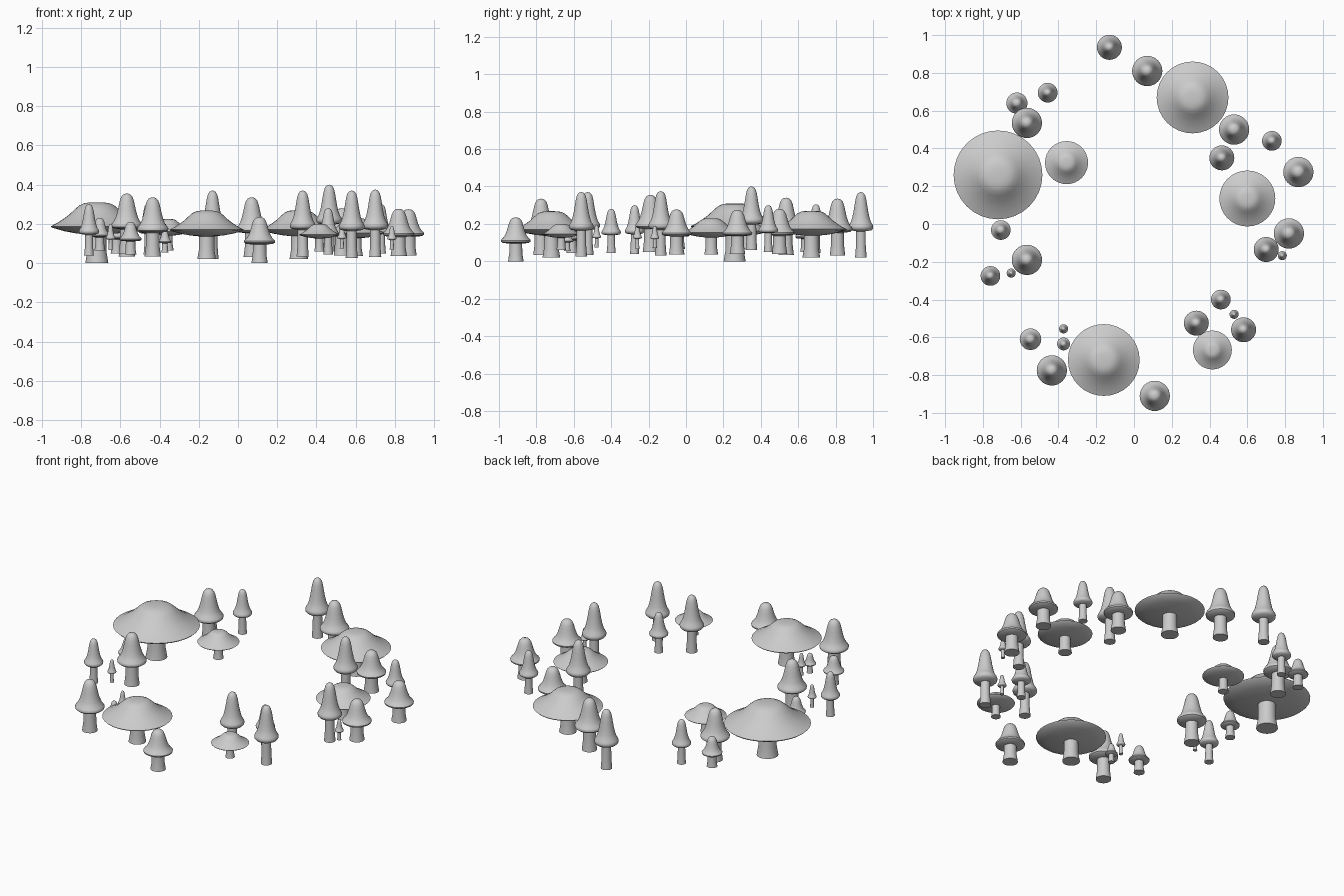
import bpy, bmesh, math
from mathutils import Matrix

# cap profiles: radius as a fraction of the brim, height as a fraction of the dome
BELL = [(0, 1), (.13, .99), (.25, .96), (.36, .89), (.44, .78), (.52, .6), (.6, .42),
        (.7, .25), (.82, .12), (.95, .04), (1, -.01), (.98, -.07), (.85, -.12)]
FLAT = [(0, 1), (.16, .995), (.28, .96), (.38, .87), (.48, .7), (.6, .48), (.72, .31),
        (.86, .13), (.96, .03), (1, -.01), (.97, -.07), (.7, -.22), (.45, -.31)]


def lathe(name, profile, x, y, segments=32):
    bm = bmesh.new()
    verts = [bm.verts.new((r, 0, z)) for r, z in profile]
    edges = [bm.edges.new(p) for p in zip(verts, verts[1:])]
    bmesh.ops.spin(bm, geom=verts + edges, cent=(0, 0, 0), axis=(0, 0, 1),
                   angle=2 * math.pi, steps=segments)
    bmesh.ops.remove_doubles(bm, verts=bm.verts, dist=1e-5)
    bmesh.ops.recalc_face_normals(bm, faces=bm.faces)
    mesh = bpy.data.meshes.new(name)
    bm.to_mesh(mesh)
    bm.free()
    mesh.transform(Matrix.Translation((x, y, 0)))
    ob = bpy.data.objects.new(name, mesh)
    bpy.context.collection.objects.link(ob)
    bpy.ops.object.select_all(action='DESELECT')
    ob.select_set(True)
    bpy.context.view_layer.objects.active = ob
    bpy.ops.object.shade_smooth_by_angle(angle=math.radians(40))


def mushroom(name, shape, rim, stem, x, y, radius, base, top):
    # stem and cap are turned as one closed profile
    height = top - base
    brim = base + rim * height
    dome = top - brim
    s = stem * radius
    under = brim + (-.36 if shape is FLAT else -.15) * dome
    profile = [(r * radius, brim + z * dome) for r, z in shape]
    profile += [(s * .82, under), (s * .84, base + .18 * height), (s, base), (0, base)]
    lathe(name, profile, x, y)


# tall narrow bells: x, y, cap radius, base, top
slender = [
    (-.13, .935, .066, .02, .37), (.465, .35, .066, .06, .40), (.70, -.135, .066, .03, .375),
    (.33, -.525, .066, .035, .37), (.58, -.56, .066, .025, .37), (.73, .44, .052, .05, .30),
    (.46, -.40, .052, .045, .28), (-.76, -.275, .052, .04, .30), (-.457, .695, .052, .045, .305),
    (.785, -.167, .024, .07, .19), (.53, -.478, .024, .075, .195),
    (-.373, -.555, .024, .07, .20), (-.65, -.26, .024, .066, .20)]
# stout bells
stout = [
    (.07, .81, .08, .03, .335), (.53, .50, .08, .04, .28), (.87, .275, .08, .04, .275),
    (.82, -.05, .08, .037, .277), (.11, -.91, .08, 0, .235), (-.435, -.775, .08, .033, .335),
    (-.567, -.19, .08, .05, .355), (-.567, .535, .08, .035, .34), (-.548, -.61, .057, .045, .21),
    (-.705, -.032, .052, .065, .23), (-.62, .64, .056, .05, .225), (-.373, -.635, .034, .055, .17)]
# wide parasols
wide = [
    (-.72, .26, .235, 0, .31), (-.16, -.72, .19, .02, .268), (.31, .67, .19, .02, .27),
    (.60, .135, .148, .037, .23), (-.357, .325, .114, .065, .225), (.415, -.667, .103, .06, .20)]

for label, items, shape, rim, stem in (
        ("slender_mushroom", slender, BELL, .48, .47),
        ("stout_mushroom", stout, BELL, .48, .52),
        ("wide_mushroom", wide, FLAT, .61, .25)):
    for i, spec in enumerate(items):
        mushroom(f"{label}_{i + 1}", shape, rim, stem, *spec)
